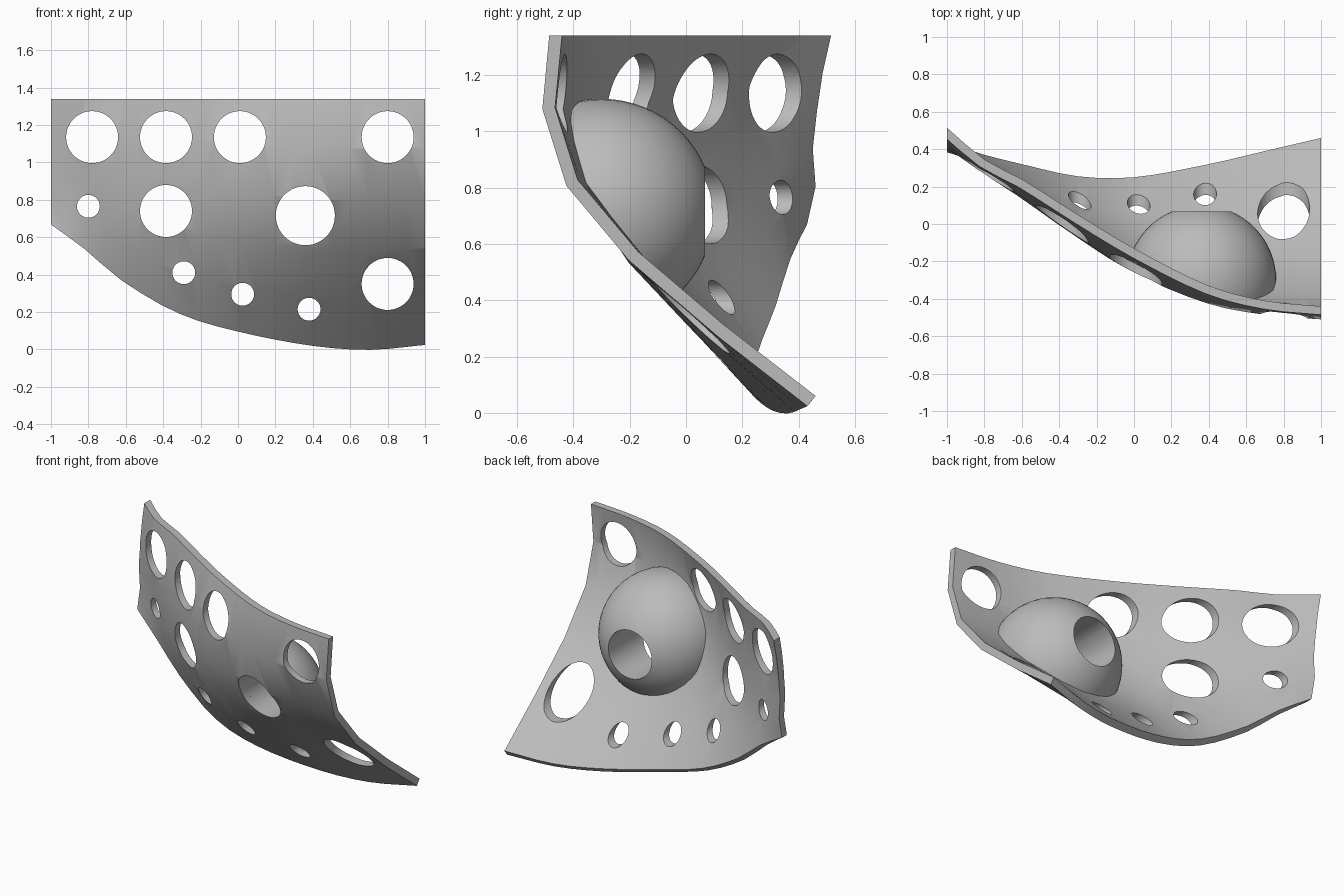
import bpy, bmesh, math
from mathutils import Matrix

if "Cube" in bpy.data.objects:
    bpy.data.objects.remove(bpy.data.objects["Cube"], do_unlink=True)

TOP = 1.34
# Columns of the plate's inner face: x, bottom height, depths from bottom to top
COLUMNS = [
    (-1.0, .67, (.43, .46, .45, .465, .485, .515)),
    (-0.8, .545, (.37, .345, .335, .32, .32, .345)),
    (-0.6, .385, (.32, .235, .195, .19, .20, .24)),
    (-0.3, .215, (.255, .11, .01, -.02, -.01, .05)),
    (0.0, .125, (.25, .05, -.12, -.205, -.21, -.13)),
    (0.4, .05, (.32, .07, -.17, -.32, -.38, -.33)),
    (0.7, .03, (.39, .12, -.15, -.35, -.44, -.41)),
    (1.0, .06, (.46, .13, -.17, -.385, -.465, -.44)),
]
XS = [c[0] for c in COLUMNS]
LARGE, SMALL, BALL_HOLE = .139, .061, .158
HOLES = [(x, 1.135, LARGE) for x in (-.78, -.385, .01, .8)]
HOLES += [(-.385, .74, LARGE), (.8, .35, LARGE)]
HOLES += [(x, z, SMALL) for x, z in ((-.8, .765), (-.29, .41), (.025, .295), (.38, .215))]
BALL = (.36, -.30, .715)


def smooth_value(vals, x):
    """Hermite interpolation over the columns, straight beyond the ends."""
    last = len(XS) - 1

    def slope(i):
        a, b = max(i - 1, 0), min(i + 1, last)
        return (vals[b] - vals[a]) / (XS[b] - XS[a])
    if x <= XS[0]:
        return vals[0] + slope(0) * (x - XS[0])
    if x >= XS[last]:
        return vals[last] + slope(last) * (x - XS[last])
    i = max(k for k in range(last) if XS[k] <= x)
    h = XS[i + 1] - XS[i]
    t = (x - XS[i]) / h
    s = t * t * (3 - 2 * t)
    return (vals[i] * (1 - s) + vals[i + 1] * s
            + h * slope(i) * t * (1 - t) ** 2 - h * slope(i + 1) * t * t * (1 - t))


def new_object(name, bm):
    mesh = bpy.data.meshes.new(name)
    bm.to_mesh(mesh)
    bm.free()
    ob = bpy.data.objects.new(name, mesh)
    bpy.context.scene.collection.objects.link(ob)
    return ob


def sheet():
    """Curved inner face, running a little past the sides and the top."""
    bm = bmesh.new()
    xs = [-1.1 + 2.2 * i / 22 for i in range(23)]
    grid = []
    for x in xs:
        base = smooth_value([c[1] for c in COLUMNS], x)
        ys = [smooth_value([c[2][j] for c in COLUMNS], x) for j in range(6)]
        col = [(x, y, base + (TOP - base) * j / 5) for j, y in enumerate(ys)]
        a, b = col[-2], col[-1]
        col.append((x, b[1] + (b[1] - a[1]) / 2, b[2] + (b[2] - a[2]) / 2))
        grid.append([bm.verts.new(p) for p in col])
    for a, b in zip(grid, grid[1:]):
        for j in range(len(a) - 1):
            bm.faces.new((a[j], a[j + 1], b[j + 1], b[j]))
    return bm


def cylinders(name, holes):
    """Drills running from front to back."""
    bm = bmesh.new()
    for x, z, r in holes:
        place = Matrix.Translation((x, 0, z)) @ Matrix.Rotation(math.pi / 2, 4, 'X')
        bmesh.ops.create_cone(bm, cap_ends=True, segments=48, radius1=r, radius2=r,
                              depth=3, matrix=place)
    return new_object(name, bm)


def apply_modifier(ob, kind, **settings):
    mod = ob.modifiers.new(kind, kind)
    for key, value in settings.items():
        setattr(mod, key, value)
    bpy.context.view_layer.objects.active = ob
    bpy.ops.object.modifier_apply(modifier=mod.name)


def boolean(ob, cutter, operation):
    cutter.hide_render = True
    apply_modifier(ob, 'BOOLEAN', operation=operation, object=cutter, solver='EXACT')
    bpy.data.objects.remove(cutter, do_unlink=True)


# Curved plate, trimmed flat at both sides and the top, then drilled
plate = new_object("curved_plate", sheet())
apply_modifier(plate, 'SOLIDIFY', thickness=.045, offset=-1)
bm = bmesh.new()
bmesh.ops.create_cube(bm, size=2, matrix=Matrix.Translation((0, 0, TOP - 2))
                      @ Matrix.Diagonal((1, 2, 2, 1)))
boolean(plate, new_object("trim_box", bm), 'INTERSECT')
boolean(plate, cylinders("plate_drills", HOLES + [(BALL[0], BALL[2], BALL_HOLE)]), 'DIFFERENCE')

# Ball seated in the back of the plate, with a bore through it
bm = bmesh.new()
bmesh.ops.create_uvsphere(bm, u_segments=48, v_segments=32, radius=.4,
                          matrix=Matrix.Translation(BALL) @ Matrix.Rotation(math.pi / 2, 4, 'X'))
ball = new_object("ball_housing", bm)

# Volume behind the plate that keeps the ball off the front face
bm = sheet()
bmesh.ops.translate(bm, vec=(0, -.02, 0), verts=bm.verts[:])
ext = bmesh.ops.extrude_face_region(bm, geom=bm.faces[:], use_keep_orig=True)
bmesh.ops.translate(bm, vec=(0, 2, 0),
                    verts=[v for v in ext["geom"] if isinstance(v, bmesh.types.BMVert)])
bmesh.ops.recalc_face_normals(bm, faces=bm.faces[:])
boolean(ball, new_object("space_behind", bm), 'INTERSECT')
boolean(ball, cylinders("ball_drill", [(BALL[0], BALL[2], BALL_HOLE)]), 'DIFFERENCE')

# One grey for everything
grey = bpy.data.materials.new("plain_grey")
grey.use_nodes = True
colour = (.5, .5, .5, 1)
grey.diffuse_color = colour
grey.node_tree.nodes["Principled BSDF"].inputs["Base Color"].default_value = colour
for ob in (plate, ball):
    ob.data.materials.clear()
    ob.data.materials.append(grey)
    bpy.ops.object.select_all(action='DESELECT')
    ob.select_set(True)
    bpy.context.view_layer.objects.active = ob
    bpy.ops.object.shade_smooth_by_angle(angle=math.radians(30))
